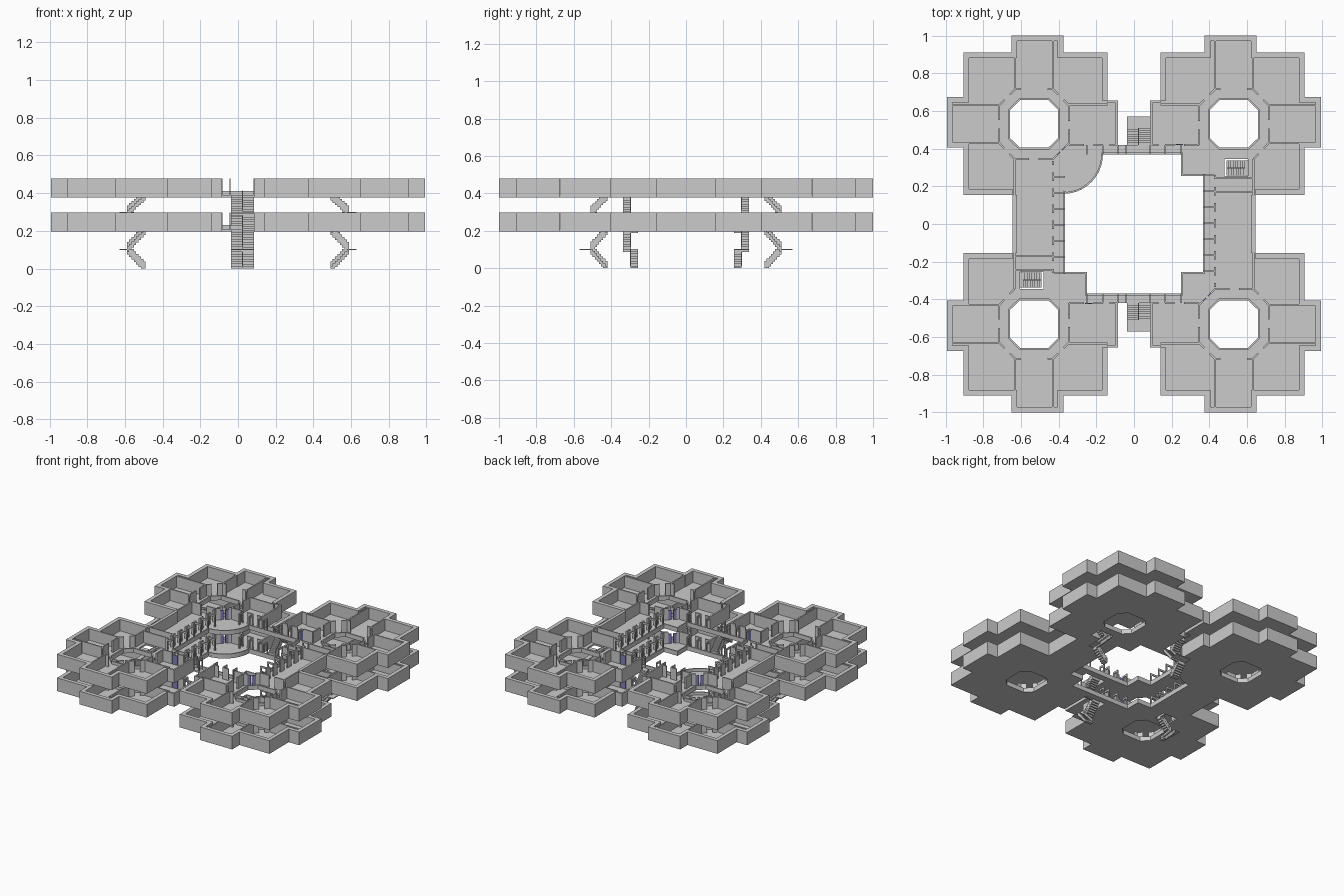
import bpy, bmesh, math
from mathutils import Vector

if "Cube" in bpy.data.objects:
    bpy.data.objects.remove(bpy.data.objects["Cube"])

parts = {}                       # one bmesh per named part
STOREYS = (0.196, 0.378)
H, SLAB, RAIL = 0.101, 0.012, 0.034


def prism(name, pts, z0, z1):
    """Extrude a flat outline between two heights."""
    bm = parts.setdefault(name, bmesh.new())
    lo = [bm.verts.new((x, y, z0)) for x, y in pts]
    hi = [bm.verts.new((x, y, z1)) for x, y in pts]
    n = len(pts)
    bm.faces.new(lo[::-1])
    bm.faces.new(hi)
    for i in range(n):
        j = (i + 1) % n
        bm.faces.new((lo[i], lo[j], hi[j], hi[i]))


def box(name, x0, x1, y0, y1, z0, z1):
    prism(name, [(x0, y0), (x1, y0), (x1, y1), (x0, y1)], z0, z1)


def wall(name, pts, t, z0, z1, closed=False):
    """Mitred wall, thickness t to the right of the path (negative = left)."""
    p = [Vector(q) for q in pts]
    n = len(p)
    segs = n if closed else n - 1
    nor = []
    for i in range(segs):
        d = (p[(i + 1) % n] - p[i]).normalized()
        nor.append(Vector((d.y, -d.x)))
    off = []
    for i in range(n):
        a = nor[i - 1] if (closed or i > 0) else nor[0]
        b = nor[i % segs] if (closed or i < n - 1) else nor[-1]
        off.append(p[i] + (a + b) * (t / (1 + a.dot(b))))
    for i in range(segs):
        j = (i + 1) % n
        prism(name, [p[i], p[j], off[j], off[i]], z0, z1)


def door_wall(name, a, b, gap, z0, z1, t=0.01):
    """Straight wall, centred on its line, with a doorway in the middle."""
    a, b = Vector(a), Vector(b)
    d = (b - a).normalized()
    m = (a + b) / 2
    side = Vector((-d.y, d.x)) * t / 2
    for p, q in ((a, m - d * gap / 2), (m + d * gap / 2, b)):
        wall(name, [p + side, q + side], t, z0, z1)


def arc(cx, cy, r, a0, a1, n=10):
    return [(cx + r * math.cos(math.radians(a0 + (a1 - a0) * i / n)),
             cy + r * math.sin(math.radians(a0 + (a1 - a0) * i / n))) for i in range(n + 1)]


OUTER = [(.14, .655), (.14, .91), (.375, .91), (.375, 1), (.65, 1), (.65, .91), (.905, .91),
         (.905, .675), (.993, .675), (.993, .405), (.905, .405), (.905, .155), (.645, .155)]
OCT = [(.455, .405), (.403, .455), (.403, .605), (.455, .657),
       (.605, .657), (.657, .605), (.657, .455), (.605, .405)]


def cluster(sx, sy, z):
    """Eight rooms around an octagonal light well."""
    m = lambda pts: [(sx * x, sy * y) for x, y in pts]
    s = sx * sy
    top = z + H
    stair = s > 0
    # floor halves
    if (sx, sy) == (-1, 1):
        corner = [(.165, .415), (.165, .37)] + arc(.375, .37, .21, 180, 270)[1:] + [(.375, .255)]
    else:
        corner = [(.25, .415), (.25, .255)]
    cut = [(.48, .255), (.48, .345), (.53, .345)] if stair else [(.53, .255)]
    left = [(.53, 1)] + OUTER[3::-1] + [(.085, .655), (.085, .415)] + corner + cut \
        + [(.53, .405)] + OCT[:4] + [(.53, .657)]
    cut = [(.53, .345), (.605, .345), (.605, .255)] if stair else [(.53, .255)]
    right = [(.53, 1), (.53, .657)] + OCT[4:] + [(.53, .405)] + cut \
        + [(.645, .255)] + OUTER[:3:-1]
    prism("floor", m(left), z, z + SLAB)
    prism("floor", m(right), z, z + SLAB)
    # outer walls and light-well parapet
    wall("outer_wall", m(OUTER), .03 * s, z, top)
    wall("outer_wall", m([(.085, .415), (.085, .655), (.14, .655)]), .012 * s, z, top)
    wall("well_parapet", m(OCT), -.01 * s, z, z + RAIL, True)
    # room dividers
    for a, b in (((.43, .715), (.43, .97)), ((.63, .715), (.63, .97)), ((.715, .63), (.965, .63)),
                 ((.715, .43), (.965, .43)), ((.345, .635), (.14, .635)), ((.635, .345), (.635, .155))):
        door_wall("room_divider", *m([a, b]), 0, z, top)
    # octagonal corridor walls with doorways
    for a, b, g in (((.345, .63), (.43, .715), .04), ((.43, .715), (.63, .715), .14),
                    ((.63, .715), (.715, .63), .04), ((.715, .63), (.715, .43), .045),
                    ((.715, .43), (.635, .345), .04), ((.345, .42), (.345, .63), .045)):
        door_wall("corridor_wall", *m([a, b]), g, z, top)
    if not stair:
        door_wall("corridor_wall", *m([(.43, .345), (.635, .345)]), .05, z, top)
        door_wall("corridor_wall", *m([(.345, .43), (.43, .345)]), .06, z, top)
        # double blue door in the diagonal
        door_wall("blue_door", *m([(.366, .409), (.409, .366)]), .012, z + SLAB, z + .085, .006)
    # wall towards the gallery
    for x0, x1 in ((.09, .13), (.165, .215), (.265, .345)):
        wall("gallery_wall", m([(x0, .415), (x1, .415)]), -.01 * s, z, top)
    if stair:
        wall("blue_door", m([(.22, .418), (.26, .418)]), -.006 * s, z + SLAB, z + .085)


def frame(p, q, z):
    """Portal across a gallery: two posts and a lintel."""
    p, q = Vector(p), Vector(q)
    d = (q - p).normalized() * .01
    n = Vector((-d.y, d.x)) * .35
    def bar(a, b, z0, z1):
        prism("gallery_frame", [a - n, b - n, b + n, a + n], z0, z1)
    bar(p, p + d, z, z + H)
    bar(q - d, q, z, z + H)
    bar(p + d, q - d, z + H - .014, z + H)


for z in STOREYS:
    top = z + H
    for sx in (-1, 1):
        for sy in (-1, 1):
            cluster(sx, sy, z)
    for s in (-1, 1):
        # galleries and side wings
        box("floor", -.25, .25, s * .37, s * .418, z, z + SLAB)
        xs = sorted((s * .365, s * .645))
        box("floor", *xs, -.255, .255, z, z + SLAB)
        xs = sorted((s * .622, s * .645))
        box("outer_wall", *xs, -.155, .155, z, top)
        wall("wing_wall", [(s * .43, s * .25), (s * .635, s * .25)], .01, z, top)
        wall("wing_wall", [(s * .43, s * .175), (s * .635, s * .175)], .008, z, top)
        for i in range(7):
            y = .26 - i * .085
            door_wall("wing_wall", (s * .43, s * y), (s * .43, s * (y - .085)), .04, z, top)
            frame((s * .367, s * y), (s * .426, s * y), z)
        for x in (-.25, -.165, -.085, -.042, .085, .165, .25):
            frame((x, s * .37), (x, s * .42), z)
    # inner balustrade with one curved balcony
    rail = [(.25, .37), (.25, .255), (.365, .255), (.365, -.255), (.25, -.255), (.25, -.37),
            (-.25, -.37), (-.25, -.255), (-.365, -.255), (-.365, .163)]
    rail += arc(-.375, .37, .21, -86, 0)
    wall("balustrade", rail, -.009, z, z + RAIL, True)


def stairs(put, a0, a1, a2, b0, bm_, b1, z0, z1, n=8):
    """Two flights with a half landing; put maps (run, width) to (x, y)."""
    half = (z1 - z0) / 2
    da, dz = (a1 - a0) / n, half / n
    def slab(p0, p1, q0, q1, lo, hi):
        prism("stairs", [put(p0, q0), put(p1, q0), put(p1, q1), put(p0, q1)], max(lo, 0), hi)
    for i in range(n):
        h = z0 + (i + 1) * dz
        slab(a0 + i * da, a0 + (i + 1) * da, b0, bm_, h - .03, h)
        h += half
        slab(a1 - i * da, a1 - (i + 1) * da, bm_, b1, h - .03, h)
        # handrail between the flights
        for k, base in ((a0 + i * da, h - half), (a1 - (i + 1) * da, h)):
            slab(k, k + da, bm_ - .002, bm_ + .002, base, base + .025)
    slab(a1, a2, b0, b1, z0 + half - .006, z0 + half)


for z0, z1 in ((0, STOREYS[0] + SLAB), (STOREYS[0] + SLAB, STOREYS[1] + SLAB)):
    for s in (-1, 1):
        stairs(lambda a, b: (s * a, s * b), .49, .59, .63, .257, .297, .337, z0, z1)
        w = (.085, .024, -.038) if s < 0 else (-.038, .024, .085)
        stairs(lambda a, b: (b, s * a), .42, .51, .57, *w, z0, z1)

# turn every collected part into an object
blue = bpy.data.materials.new("door_blue")
blue.diffuse_color = (.22, .22, .5, 1)
blue.use_nodes = True
blue.node_tree.nodes["Principled BSDF"].inputs["Base Color"].default_value = blue.diffuse_color
for name, bm in parts.items():
    bmesh.ops.recalc_face_normals(bm, faces=bm.faces)
    me = bpy.data.meshes.new(name)
    bm.to_mesh(me)
    bm.free()
    if name == "blue_door":
        me.materials.append(blue)
    bpy.context.collection.objects.link(bpy.data.objects.new(name, me))
